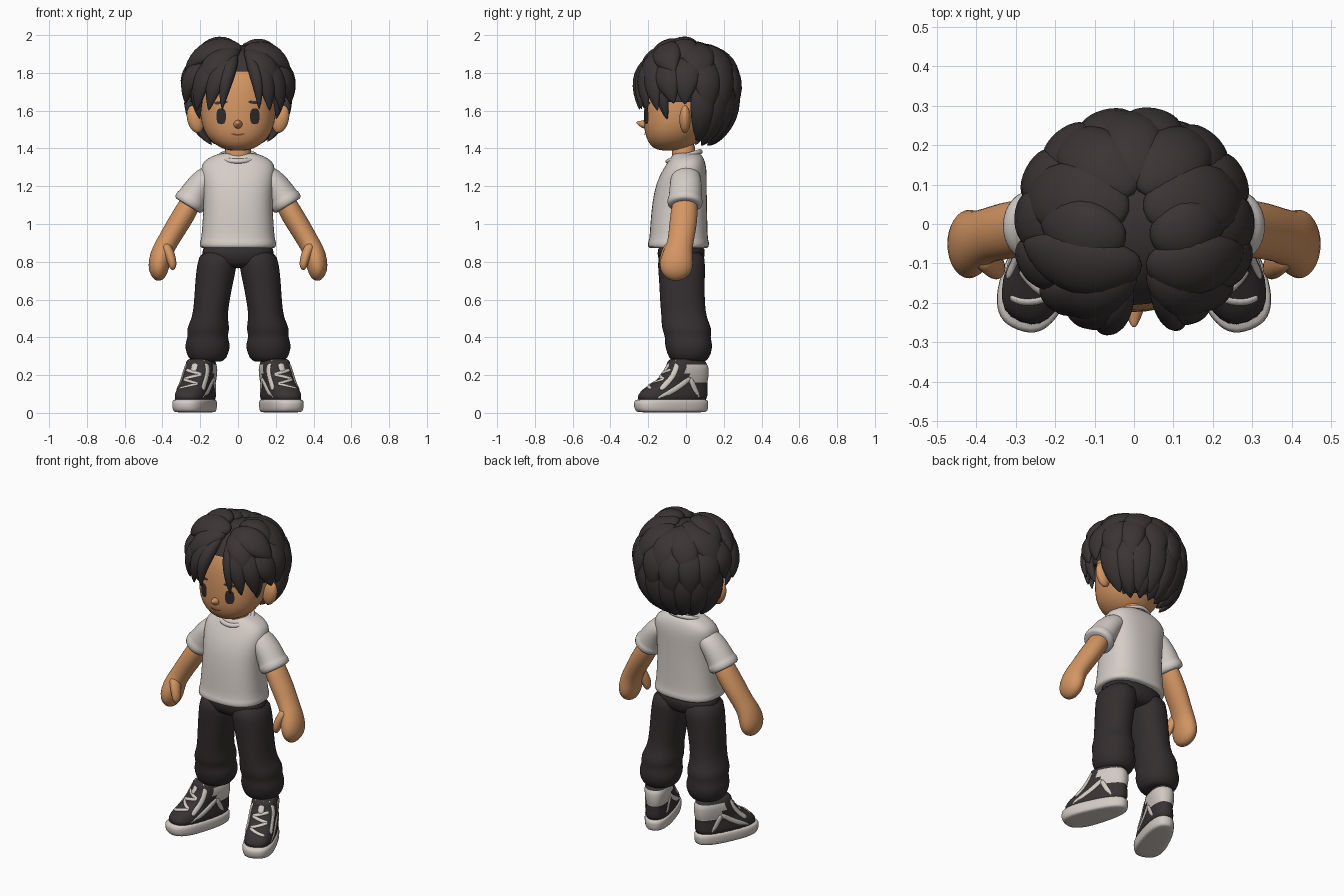
import bpy, bmesh, math, random
from mathutils import Vector, Matrix
from mathutils.bvhtree import BVHTree

if "Cube" in bpy.data.objects:
    bpy.data.objects.remove(bpy.data.objects["Cube"])

random.seed(4)
V = Vector


def mat(name, r, g, b):
    m = bpy.data.materials.new(name)
    m.diffuse_color = (r, g, b, 1)
    m.use_nodes = True
    m.node_tree.nodes["Principled BSDF"].inputs["Base Color"].default_value = m.diffuse_color
    return m


SKIN = mat("skin", 0.66, 0.305, 0.125)
HAIR = mat("hair black", 0.043, 0.034, 0.035)
CLOTH = mat("shirt off white", 0.66, 0.61, 0.57)
PANTS = mat("trouser black", 0.034, 0.027, 0.028)
SHOE = mat("shoe black", 0.040, 0.033, 0.034)
RUBBER = mat("shoe white", 0.64, 0.59, 0.55)
EYE = mat("eye dark", 0.030, 0.024, 0.024)
LIP = mat("mouth brown", 0.22, 0.08, 0.035)


def finish(name, bm, mats, sub=1, mirror=False):
    bmesh.ops.recalc_face_normals(bm, faces=bm.faces)
    for f in bm.faces:
        f.smooth = True
    me = bpy.data.meshes.new(name)
    bm.to_mesh(me)
    bm.free()
    for m in mats if isinstance(mats, list) else [mats]:
        me.materials.append(m)
    ob = bpy.data.objects.new(name, me)
    bpy.context.collection.objects.link(ob)
    if sub:
        ob.modifiers.new("smooth", 'SUBSURF').levels = sub
        ob.modifiers["smooth"].render_levels = sub
    if mirror:
        ob.modifiers.new("mirror", 'MIRROR')
    return ob


def spow(v, p):
    return math.copysign(abs(v) ** (2 / p), v)


def ring(c, u, v, n=16, p=2.0):
    angs = [2 * math.pi * i / n for i in range(n)]
    return [c + u * spow(math.cos(a), p) + v * spow(math.sin(a), p) for a in angs]


def loft_bm(rings):
    bm = bmesh.new()
    rows = [[bm.verts.new(q) for q in r] for r in rings]
    n = len(rows[0])
    for a, b in zip(rows, rows[1:]):
        for i in range(n):
            bm.faces.new((a[i], a[(i + 1) % n], b[(i + 1) % n], b[i]))
    bm.faces.new(rows[0][::-1])
    bm.faces.new(rows[-1])
    return bm


def stack(name, levels, m, n=20, p=2.2, mirror=False):
    """Horizontal sections given as (z, centre x, half width, y front, y back)."""
    rings = [ring(V((cx, (y0 + y1) / 2, z)), V((rx, 0, 0)), V((0, (y1 - y0) / 2, 0)), n, p)
             for z, cx, rx, y0, y1 in levels]
    return finish(name, loft_bm(rings), m, 1, mirror)


def tube(name, pts, radii, refs, m, n=12, sub=1, mirror=False):
    """Oval tube; radii = (along ref, across ref)."""
    pts = [V(q) for q in pts]
    rings = []
    for i, q in enumerate(pts):
        t = (pts[min(i + 1, len(pts) - 1)] - pts[max(i - 1, 0)]).normalized()
        ref = V(refs[i] if isinstance(refs, list) else refs)
        s = (ref - t * ref.dot(t)).normalized()
        rings.append(ring(q, s * radii[i][0], t.cross(s) * radii[i][1], n))
    return finish(name, loft_bm(rings), m, sub, mirror)


def blob(name, loc, rad, m, mirror=False, tilt=0):
    bm = bmesh.new()
    mx = Matrix.Translation(loc) @ Matrix.Rotation(tilt, 4, 'Y') @ Matrix.Diagonal((*rad, 1))
    bmesh.ops.create_uvsphere(bm, u_segments=24, v_segments=16, radius=1, matrix=mx)
    return finish(name, bm, m, 0, mirror)


def surface(ob):
    return BVHTree.FromObject(ob, bpy.context.evaluated_depsgraph_get())


# Head, neck, ears, nose
head = stack("head", [(1.388, 0, .04, -.13, -.03), (1.40, 0, .09, -.175, .02), (1.44, 0, .15, -.207, .06),
                      (1.50, 0, .187, -.224, .11), (1.58, 0, .203, -.226, .17), (1.68, 0, .206, -.222, .2),
                      (1.78, 0, .19, -.205, .2), (1.86, 0, .15, -.15, .17), (1.91, 0, .07, -.07, .1)], SKIN, 24)
stack("neck", [(1.30, 0, .075, -.075, .06), (1.36, 0, .07, -.075, .05), (1.46, 0, .07, -.08, .05)], SKIN)
blob("ear", (.226, -.005, 1.555), (.043, .03, .075), SKIN, True, .25)
tube("nose", [(0, -.205, 1.528), (0, -.23, 1.528), (0, -.25, 1.534), (0, -.262, 1.538)],
     [(.028, .03), (.022, .022), (.012, .012), (.005, .005)], (0, 0, 1), SKIN)

# Painted face details, wrapped onto the head
face = surface(head)


def patch(name, cx, cz, rx, rz, tilt, m, mirror=True, bend=0):
    bm = bmesh.new()

    def put(x, z):
        hit = face.ray_cast(V((x, -1, z)), V((0, 1, 0)))[0]
        return bm.verts.new((x, hit.y - .005, z))
    mid, out = put(cx, cz), []
    for i in range(24):
        a = 2 * math.pi * i / 24
        x, z = rx * spow(math.cos(a), 2.8), rz * spow(math.sin(a), 2.8)
        z += bend * (x / rx) ** 2
        out.append(put(cx + x * math.cos(tilt) - z * math.sin(tilt), cz + x * math.sin(tilt) + z * math.cos(tilt)))
    for i in range(24):
        bm.faces.new((mid, out[i], out[(i + 1) % 24]))
    return finish(name, bm, m, 0, mirror)


patch("eye", .089, 1.570, .025, .042, 0, EYE)
patch("eyebrow", .09, 1.643, .036, .008, -.12, HAIR)
patch("mouth", 0, 1.472, .036, .005, 0, LIP, False, .006)

# Hair: skull cap plus overlapping leaf-shaped locks on an ellipsoid
HC = V((0, .01, 1.71))


def on_skull(d, s):
    return HC + V((d.x * .272, d.y * .253, d.z * (.255 if d.z > 0 else .33))) * s


def heading(az, el):
    a, e = math.radians(az), math.radians(el)
    return V((math.cos(e) * math.sin(a), -math.cos(e) * math.cos(a), math.sin(e)))


bm = bmesh.new()
bmesh.ops.create_uvsphere(bm, u_segments=40, v_segments=30, radius=1)
for v in bm.verts:
    v.co = on_skull(v.co.copy(), .93)
gone = [f for f in bm.faces for c in [f.calc_center_median()]
        if c.z < 1.44 or (c.y < .05 and c.z < 1.64) or (c.y < -.1 and c.z < 1.80)]
bmesh.ops.delete(bm, geom=gone, context='FACES')
finish("hair_cap", bm, HAIR, 0)

SHAPE = [(0, .25), (.1, .6), (.3, .95), (.5, 1), (.7, .8), (.88, .42), (1, .05)]


def lock(az0, el0, az1, el1, w, thick=.042, s0=.93, s1=1.04):
    a, b = heading(az0, el0), heading(az1, el1)
    dirs = [a.slerp(b, t) for t, k in SHAPE]
    pts = [on_skull(d, s0 + (s1 - s0) * math.sin(t * math.pi / 2)) for d, (t, k) in zip(dirs, SHAPE)]
    tube("hair_lock", pts, [(thick * k, w * k) for t, k in SHAPE], dirs, HAIR)


# crown locks falling from the parting, then fringe
for args in [(10, 62, -78, 20, .09, .05, .97, 1.12), (-155, 84, -105, 8, .1), (180, 74, -140, 2, .09),
             (14, 62, 74, 18, .09, .05, .95, 1.12), (140, 82, 103, 8, .1), (172, 72, 140, 2, .09),
             (180, 70, 182, -4, .085), (-20, 78, -90, 34, .09, .05, .98, 1.05), (40, 76, 92, 34, .085, .05, .95, 1.03),
             (0, 60, -44, 2, .08, .05, .96, 1.07), (18, 58, 44, 2, .08, .05, .95, 1.07)]:
    lock(*args)
for args in [(-4, 50, -17, -17, .042), (-5, 50, -33, -18, .06), (-25, 48, -50, -18, .065),
             (16, 50, 23, -17, .036), (20, 50, 36, -18, .06), (32, 48, 53, -18, .065)]:
    lock(*args, .04, .96, 1.1)
for s in (-1, 1):
    lock(50 * s, 28, 60 * s, -29, .045, .034, .95, .98)
    lock(52 * s, 40, 74 * s, -12, .075, .045, .95, 1.08)
# middle and lower layers around sides and back
for i in range(8):
    az = 89 + 26 * i
    lock(az, 48, az + random.uniform(-5, 5), (-10 if i in (0, 7) else -22) + random.uniform(-4, 3), .082)
for i in range(8):
    az = 108 + 20.6 * i
    lock(az, 18, az + random.uniform(-4, 4), -55 + random.uniform(-5, 2), .072, .038, .93, 1.03)
for az in (130, 155, 180, 205, 230):
    lock(az, -10, az, -64, .06, .03, .9, 1.0)

# Shirt: body, collar, sleeves with rolled cuffs
stack("shirt_body", [(.872, 0, .19, -.19, .11), (.874, 0, .202, -.203, .122), (.908, 0, .203, -.203, .123),
                     (.914, 0, .196, -.194, .116), (1.0, 0, .189, -.19, .114), (1.12, 0, .182, -.179, .111),
                     (1.22, 0, .19, -.158, .11), (1.29, 0, .2, -.122, .11), (1.335, 0, .185, -.092, .1),
                     (1.365, 0, .125, -.072, .085), (1.378, 0, .085, -.062, .065)], CLOTH, 28, 2.5)
bm = bmesh.new()
rows = []
for i in range(28):
    a = 2 * math.pi * i / 28
    q = V((.096 * math.cos(a), -.01 + .088 * math.sin(a), 1.358 + .026 * math.sin(a)))
    o = V((q.x, q.y + .01, 0)).normalized()
    rows.append([bm.verts.new(q + o * x + V((0, 0, z))) for x, z in
                 [(-.02, .004), (-.004, .018), (.016, .004), (.006, -.02)]])
for a, b in zip(rows, rows[1:] + rows[:1]):
    for k in range(4):
        bm.faces.new((a[k], b[k], b[(k + 1) % 4], a[(k + 1) % 4]))
finish("shirt_collar", bm, CLOTH)
YAX = (0, 1, 0)
tube("shirt_sleeve", [(.10, .0, 1.275), (.18, 0, 1.24), (.225, -.003, 1.165), (.243, -.005, 1.135),
                      (.245, -.005, 1.132), (.264, -.006, 1.098), (.266, -.006, 1.095)],
     [(.07, .06), (.084, .066), (.087, .078), (.088, .08), (.095, .087), (.094, .087), (.075, .065)],
     YAX, CLOTH, 20, 1, True)

# Arms with mitten hands and thumbs
tube("arm", [(.22, 0, 1.17), (.285, -.01, 1.05), (.33, -.018, .98), (.37, -.028, .91), (.40, -.04, .86),
             (.417, -.05, .80), (.422, -.055, .75), (.415, -.058, .717), (.41, -.058, .70)],
     [(.065, .058), (.074, .06), (.074, .06), (.069, .056), (.075, .058), (.092, .06), (.086, .053),
      (.058, .036), (.02, .014)], YAX, SKIN, 16, 1, True)
tube("thumb", [(.39, -.07, .895), (.365, -.095, .85), (.35, -.11, .805), (.345, -.115, .775), (.347, -.113, .755)],
     [(.04, .03), (.04, .03), (.034, .026), (.028, .022), (.01, .008)], YAX, SKIN, 10, 1, True)

# Trousers: hips and baggy legs
stack("trouser_hips", [(.765, 0, .10, -.10, .06), (.79, 0, .17, -.14, .09), (.84, 0, .197, -.155, .103),
                       (.90, 0, .188, -.15, .1)], PANTS, 24)
stack("trouser_leg", [(.87, .10, .097, -.153, .102), (.78, .112, .108, -.15, .102), (.68, .128, .1, -.142, .1),
                      (.58, .14, .094, -.138, .1), (.50, .15, .093, -.13, .11), (.445, .158, .118, -.13, .14),
                      (.405, .161, .102, -.11, .128), (.365, .161, .123, -.115, .142), (.31, .162, .112, -.1, .135),
                      (.275, .162, .09, -.08, .11), (.27, .162, .06, -.05, .09)], PANTS, 22, 2.2, True)


# Shoes, built heel at the origin and toe along -y, then turned out and mirrored
def shoe_ring(z, front, back, hw, n=28, p=2.6):
    out = []
    for i in range(n):
        a = 2 * math.pi * i / n
        s = spow(math.cos(a), p)
        out.append(V((hw * (1 + .17 * s) * spow(math.sin(a), p), (front + back) / 2 + (front - back) / 2 * s, z)))
    return out


parts = [finish("shoe_sole", loft_bm([shoe_ring(*r) for r in [
    (.002, -.385, -.02, .074), (.006, -.40, -.006, .083), (.03, -.413, 0, .088),
    (.066, -.411, 0, .087), (.074, -.40, -.008, .08)]]), RUBBER)]
bm = loft_bm([shoe_ring(*r) for r in [
    (.05, -.40, -.006, .082), (.095, -.392, -.004, .081), (.13, -.36, -.004, .076), (.165, -.295, -.006, .07),
    (.17, -.288, -.002, .073), (.21, -.25, .002, .075), (.245, -.228, 0, .075), (.25, -.226, -.008, .07),
    (.295, -.222, -.02, .068)]])
for f in bm.faces:
    c = f.calc_center_median()
    f.material_index = int(.166 < c.z < .27 and c.y > -.14)
upper = finish("shoe_upper", bm, [SHOE, RUBBER])
parts.append(upper)
tree = surface(upper)


def strip(name, rays, r):
    hits = [tree.ray_cast(V(o), V(d)) for o, d in rays]
    hits = [h for h in hits if h[0] is not None]
    if len(hits) > 1:
        parts.append(tube(name, [h[0] for h in hits], [(.007, r)] * len(hits), [h[1] for h in hits], RUBBER, 8))


for side in (-1, 1):
    for line in ([(-.32, .07), (-.25, .105), (-.18, .145), (-.12, .19)], [(-.13, .19), (-.10, .13), (-.07, .07)],
                 [(-.30, .12), (-.265, .15), (-.225, .19), (-.195, .25), (-.19, .285)]):
        strip("shoe_stripe", [((side, y, z), (-side, 0, 0)) for y, z in line], .016)
for i, z in enumerate((.14, .165, .19, .215)):
    tilt = .25 if i % 2 else -.25
    strip("shoe_lace", [((x, -1, z + x * tilt), (0, 1, 0)) for x in (-.05, -.02, .02, .05)], .011)
strip("shoe_tongue", [((0, -1, z), (0, 1, 0)) for z in (.215, .25, .285)], .02)
place = Matrix.Translation((.148, .115, 0)) @ Matrix.Rotation(math.radians(21), 4, 'Z')
for ob in parts:
    ob.data.transform(place)
    ob.modifiers.new("mirror", 'MIRROR')
